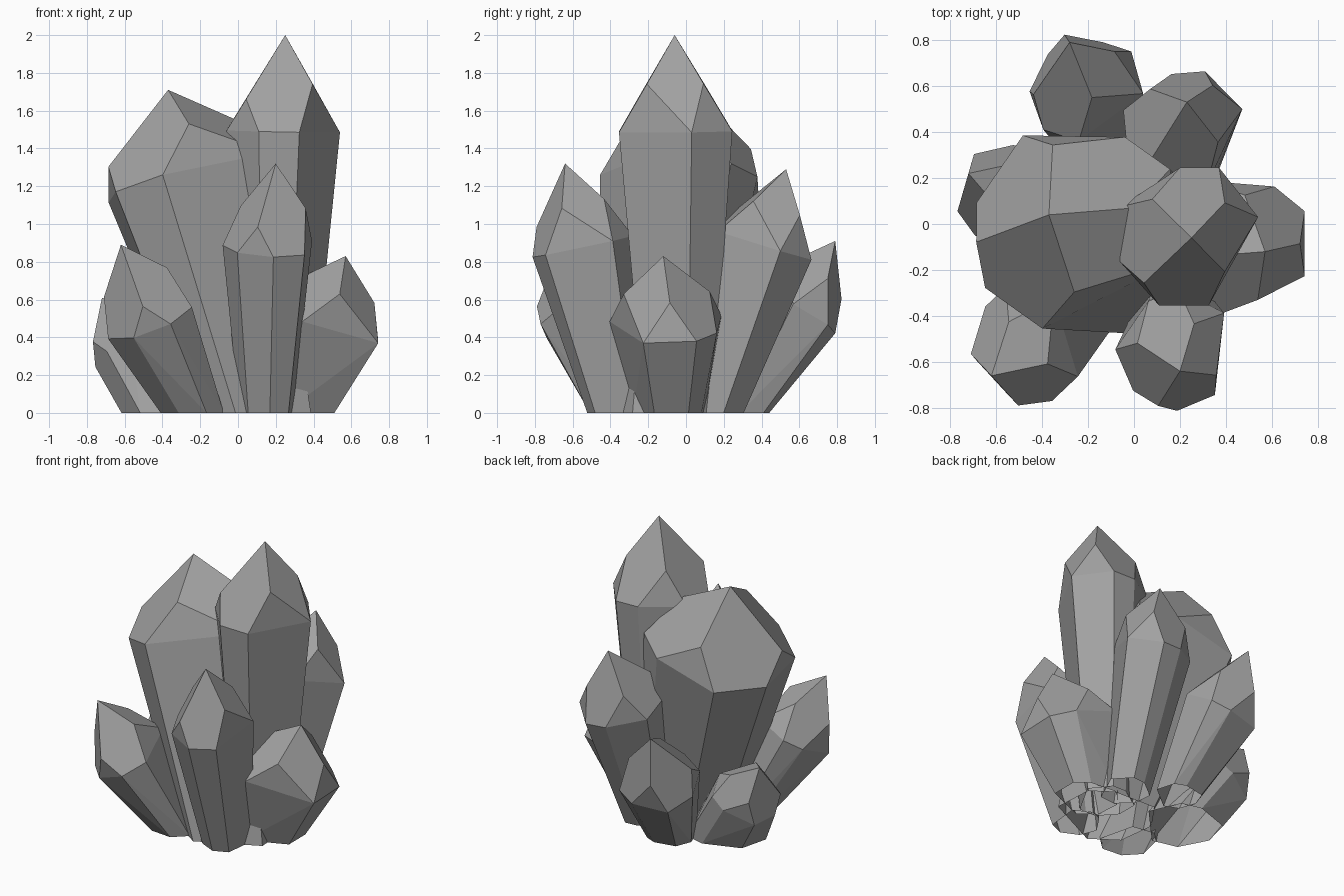
import bpy
import bmesh
from math import radians
from mathutils import Matrix, Vector

if "Cube" in bpy.data.objects:
    bpy.data.objects.remove(bpy.data.objects["Cube"], do_unlink=True)

# One stone colour for the whole cluster
stone = bpy.data.materials.new("grey_stone")
stone.use_nodes = True
grey = (0.36, 0.36, 0.36, 1)
stone.diffuse_color = grey
stone.node_tree.nodes["Principled BSDF"].inputs["Base Color"].default_value = grey

# Every crystal shares one cross-section: seven corners under a four-sided point
HALF = 0.3
STEEPNESS = 1.7
SHOULDER = [(HALF, 0.085), (0.13, HALF), (-0.04, HALF), (-HALF, 0.13),
            (-HALF, -0.11), (-0.13, -HALF), (0.085, -HALF)]
PEAKS = [(0.15, 0.15), (-0.165, 0.165), (-0.2, -0.2), (0.15, -0.15)]


def tip_point(x, y):
    """Point lying on the four-sided pyramid whose apex is the origin."""
    return Vector((x, y, -STEEPNESS * max(abs(x), abs(y))))


def crystal(name, apex, foot, width, tip, spin, foot_ratio):
    """Pointed, tapered crystal leaning from its open foot on the ground to its apex."""
    apex = Vector(apex)
    foot = Vector((*foot, 0))
    turn = Matrix.Rotation(radians(spin), 3, 'Z')
    lean = Vector((0, 0, 1)).rotation_difference(apex - foot).to_matrix()
    size = Matrix.Diagonal((width, width, tip))

    points = [apex]
    points += [apex + lean @ turn @ size @ tip_point(*p) for p in PEAKS + SHOULDER]
    points += [foot + turn @ Vector((*p, 0)) * width * foot_ratio for p in SHOULDER]

    bm = bmesh.new()
    for p in points:
        bm.verts.new(p)
    hull = bmesh.ops.convex_hull(bm, input=bm.verts[:])
    loose = [v for v in hull["geom_interior"] if isinstance(v, bmesh.types.BMVert)]
    bmesh.ops.delete(bm, geom=loose, context='VERTS')
    bmesh.ops.dissolve_limit(bm, angle_limit=radians(4),
                             verts=bm.verts[:], edges=bm.edges[:])
    bmesh.ops.recalc_face_normals(bm, faces=bm.faces[:])
    # The underside is left open
    ground = [f for f in bm.faces if all(v.co.z < 0.001 for v in f.verts)]
    bmesh.ops.delete(bm, geom=ground, context='FACES')
    mesh = bpy.data.meshes.new(name)
    bm.to_mesh(mesh)
    bm.free()
    mesh.materials.append(stone)
    obj = bpy.data.objects.new(name, mesh)
    bpy.context.collection.objects.link(obj)


# Two large central crystals
crystal("tall_crystal", (0.25, -0.06, 2), (0.21, -0.04), 1, 1, 0, 0.6)
crystal("broad_crystal", (-0.37, 0.04, 1.71), (0.09, -0.18), 1.48, 0.95, -35, 0.68)

# Smaller crystals fanning out around them
crystal("front_crystal", (0.2, -0.64, 1.32), (0.17, -0.36), 0.83, 0.88, 23, 0.6)
crystal("front_right_crystal", (-0.62, -0.66, 0.89), (-0.23, -0.33), 0.83, 0.84, 43, 0.7)
crystal("left_crystal", (0.57, -0.12, 0.83), (0.32, -0.09), 1.03, 0.76, -38, 0.64)
crystal("back_left_crystal", (0.23, 0.53, 1.29), (0.2, 0.14), 0.86, 0.82, 5, 0.62)
crystal("back_right_crystal", (-0.28, 0.79, 0.91), (-0.1, 0.3), 0.8, 0.88, -22, 0.6)
crystal("right_crystal", (-0.72, 0.22, 0.61), (-0.35, 0.03), 0.7, 0.62, -14, 1.2)
